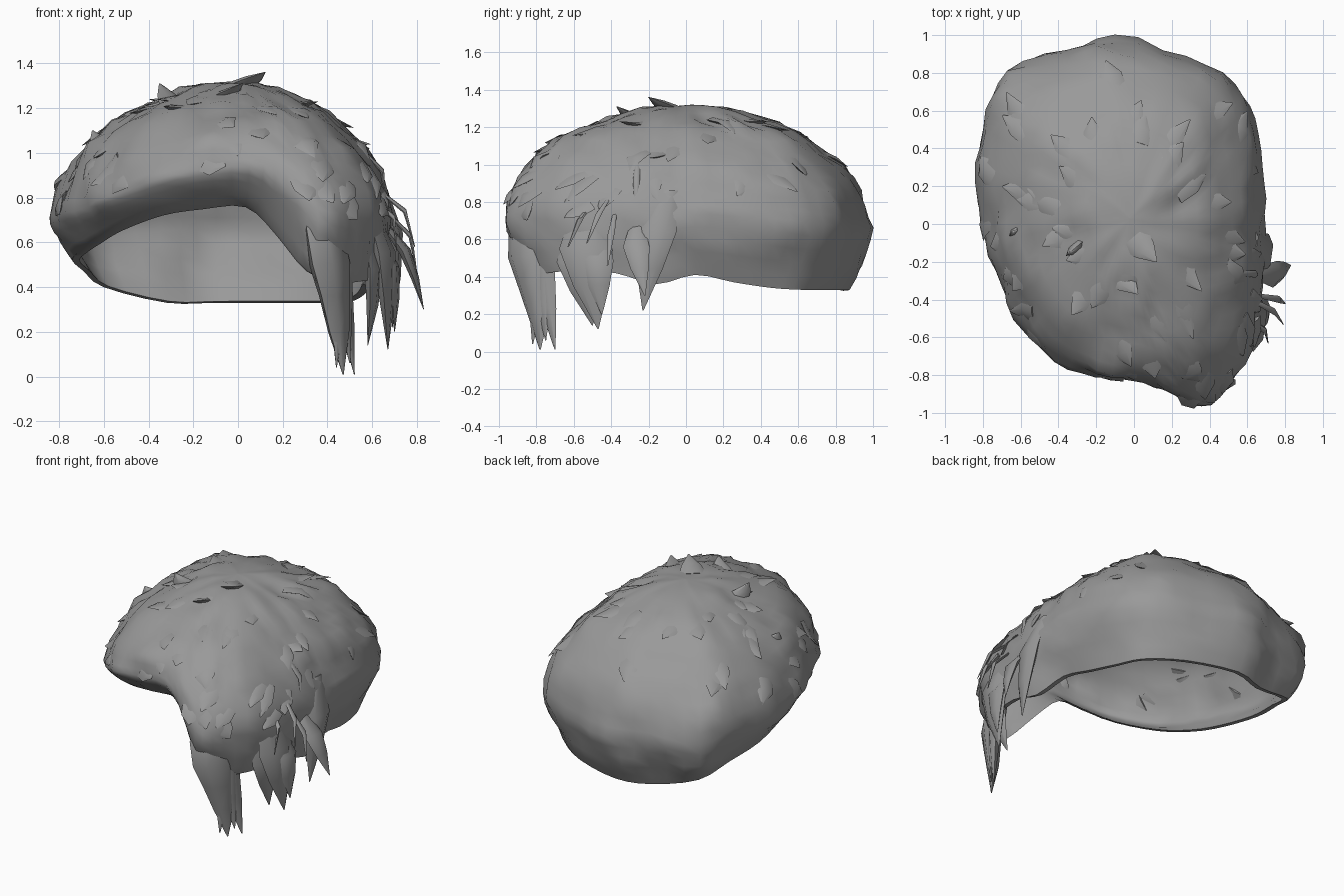
import bpy, bmesh, math, random
from mathutils import Vector, noise

random.seed(7)
if "Cube" in bpy.data.objects:
    bpy.data.objects.remove(bpy.data.objects["Cube"])

hair = bpy.data.materials.new("hair_grey")
hair.use_nodes = True
GREY = (0.32, 0.32, 0.32, 1)
hair.diffuse_color = GREY
bsdf = hair.node_tree.nodes["Principled BSDF"]
bsdf.inputs["Base Color"].default_value = GREY
bsdf.inputs["Roughness"].default_value = 0.8

# Outline stations: x, y, height of widest point, hem inset, hem height
STATIONS = [
    (.69, .05, .73, .87, .41), (.68, .30, .72, .84, .37), (.63, .55, .70, .83, .34),
    (.54, .74, .68, .84, .33), (.28, .90, .66, .86, .33), (-.10, .99, .66, .88, .33),
    (-.36, .92, .66, .88, .33), (-.68, .82, .62, .88, .40), (-.78, .60, .69, .88, .47),
    (-.83, .32, .71, .89, .52), (-.80, .00, .72, .88, .56), (-.74, -.25, .74, .87, .60),
    (-.63, -.50, .78, .86, .66), (-.42, -.73, .86, .84, .73), (-.20, -.81, .92, .82, .76),
    (.05, -.85, .94, .81, .77), (.22, -.92, .84, .82, .64), (.36, -.97, .75, .89, .47),
    (.50, -.87, .72, .92, .42), (.62, -.66, .70, .95, .43), (.67, -.40, .70, .95, .42),
    (.69, -.18, .70, .92, .36),
]
COUNT = len(STATIONS)
CROWN = Vector((-.02, .03, 1.32))
CORE = Vector((0, 0, .5))


def station(u):
    """Smoothly interpolated outline station at loop position u."""
    i, f = int(math.floor(u)), u - math.floor(u)
    a, b, c, d = (STATIONS[(i + k) % COUNT] for k in (-1, 0, 1, 2))
    return [q + .5 * f * (r - p + f * (2*p - 5*q + 4*r - s + f * (3*(q - r) + s - p)))
            for p, q, r, s in zip(a, b, c, d)]


def place(st, scale, z):
    return Vector((CROWN.x + (st[0] - CROWN.x) * scale,
                   CROWN.y + (st[1] - CROWN.y) * scale, z))


def outer(u, t):
    """Outer surface: t 0..1 crown to widest point, 1..2 down to the hem."""
    st = station(u)
    if t <= 1:
        phi = t * math.pi / 2
        p = place(st, math.sin(phi) ** 1.1,
                  st[2] + (CROWN.z - st[2]) * max(0, math.cos(phi)) ** 1.1)
    else:
        s = t - 1
        p = place(st, 1 - (1 - st[3]) * s ** 1.4, st[2] + (st[4] - st[2]) * s)
    fade = min(1, t * 4) * (1 if t < 1.5 else 2 * (2 - t))
    lump = noise.noise(p * 4) * .03 + noise.noise(p * 10) * .028
    return p + (p - CORE).normalized() * lump * fade


def inner(u, t):
    """Lining just inside the outer surface."""
    p = outer(u, t)
    return p - (p - CORE).normalized() * .035


def finish(name, bm, angle=50):
    bmesh.ops.remove_doubles(bm, verts=bm.verts, dist=.0005)
    bmesh.ops.recalc_face_normals(bm, faces=bm.faces)
    mesh = bpy.data.meshes.new(name)
    bm.to_mesh(mesh)
    bm.free()
    mesh.materials.append(hair)
    ob = bpy.data.objects.new(name, mesh)
    bpy.context.collection.objects.link(ob)
    bpy.ops.object.select_all(action='DESELECT')
    ob.select_set(True)
    bpy.context.view_layer.objects.active = ob
    bpy.ops.object.shade_smooth_by_angle(angle=math.radians(angle))


def loft(bm, rings):
    """Skin a stack of closed rings and cap both ends."""
    rows = [[bm.verts.new(p) for p in ring] for ring in rings]
    n = len(rows[0])
    for a, b in zip(rows, rows[1:]):
        for i in range(n):
            j = (i + 1) % n
            bm.faces.new((a[i], a[j], b[j], b[i]))
    bm.faces.new(rows[0])
    bm.faces.new(rows[-1])


def strand(bm, path, widths, across, thick=.3):
    """Tapered lens-section strand along a path."""
    across = Vector(across).normalized()
    path = [Vector(p) for p in path]
    rings = []
    for i, (p, w) in enumerate(zip(path, widths)):
        run = path[min(i + 1, len(path) - 1)] - path[max(i - 1, 0)]
        depth = run.cross(across).normalized()
        rings.append([p + across * w * math.cos(k * math.pi / 3)
                      + depth * w * thick * math.sin(k * math.pi / 3) for k in range(6)])
    loft(bm, rings)


# Hair cap with its lining
us = [i / 3 for i in range(COUNT * 3)]
ts = [max(k, .1) / 14 for k in range(15)] + [1 + k / 5 for k in range(1, 6)]
bm = bmesh.new()
loft(bm, [[outer(u, t) for u in us] for t in ts]
     + [[inner(u, t) for u in us] for t in reversed(ts)])
finish("hair_cap", bm)

# Long front lock, split into points at the end
bm = bmesh.new()
strand(bm, [(.35, -.78, .86), (.38, -.84, .66), (.41, -.84, .50), (.43, -.82, .36),
            (.45, -.79, .20), (.47, -.78, .01)], [.05, .13, .135, .10, .07, .004],
       (.55, .8, 0), .55)
for tip, w in (((.52, -.70, .01), .05), ((.44, -.82, .04), .045), ((.50, -.75, .06), .05)):
    top = Vector((.45, -.78, .5))
    strand(bm, [top, top.lerp(Vector(tip), .55), tip], [.09, w, .003], (.5, .8, 0), .5)
finish("front_lock", bm)

# Middle and rear side locks: start, tip, half width
bm = bmesh.new()
for start, tip, w in (
        ((.58, -.54, .78), (.67, -.47, .12), .16),
        ((.56, -.60, .66), (.58, -.50, .14), .12),
        ((.62, -.46, .64), (.70, -.45, .20), .10),
        ((.64, -.09, .86), (.69, -.23, .22), .12),
        ((.64, -.26, .70), (.83, -.22, .30), .08)):
    a, b = Vector(start), Vector(tip)
    bulge = Vector((.04, -.02, 0))
    strand(bm, [a, a.lerp(b, .35) + bulge, a.lerp(b, .65) + bulge * .7, b],
           [w * .4, w * .9, w * .6, .003], (.15, 1, 0), .35)
finish("side_locks", bm)

# Thin stray wisps beside the locks
bm = bmesh.new()
for start, tip in (((.62, -.40, .84), (.79, -.53, .58)), ((.60, -.50, .80), (.71, -.63, .56)),
                   ((.66, -.38, .74), (.80, -.42, .46)), ((.55, -.26, 1.02), (.66, -.27, .76))):
    a, b = Vector(start), Vector(tip)
    strand(bm, [a, a.lerp(b, .5) + Vector((.04, 0, .03)), b], [.012, .02, .004], (0, 1, .3), .5)
finish("wisps", bm)

# Broad tufts whose tips just lift off the cap
bm = bmesh.new()
for n in range(60):
    u, t = random.uniform(0, COUNT), random.uniform(.2, .9)
    du, dt = random.uniform(-.5, .5), random.uniform(.1, .18)
    if 2 < u < 9 and t > .6:
        continue
    root, mid, tip = outer(u, t), outer(u + du / 2, t + dt / 2), outer(u + du, t + dt)
    out = (mid - CORE).normalized()
    strand(bm, [root - out * .03, mid - out * .008, tip + out * random.uniform(.0, .03)],
           [.07, .06, .003], out.cross(tip - root), .25)
# Crown tufts
for root, tip in (((.0, -.08, 1.29), (.12, -.2, 1.36)), ((-.1, -.25, 1.22), (.02, -.37, 1.31)),
                  ((-.28, -.1, 1.2), (-.35, -.16, 1.31)), ((-.58, .0, 1.02), (-.65, -.05, 1.1))):
    a, b = Vector(root), Vector(tip)
    strand(bm, [a, a.lerp(b, .5), b], [.09, .06, .004], (.7, .6, 0), .35)
finish("tufts", bm)
